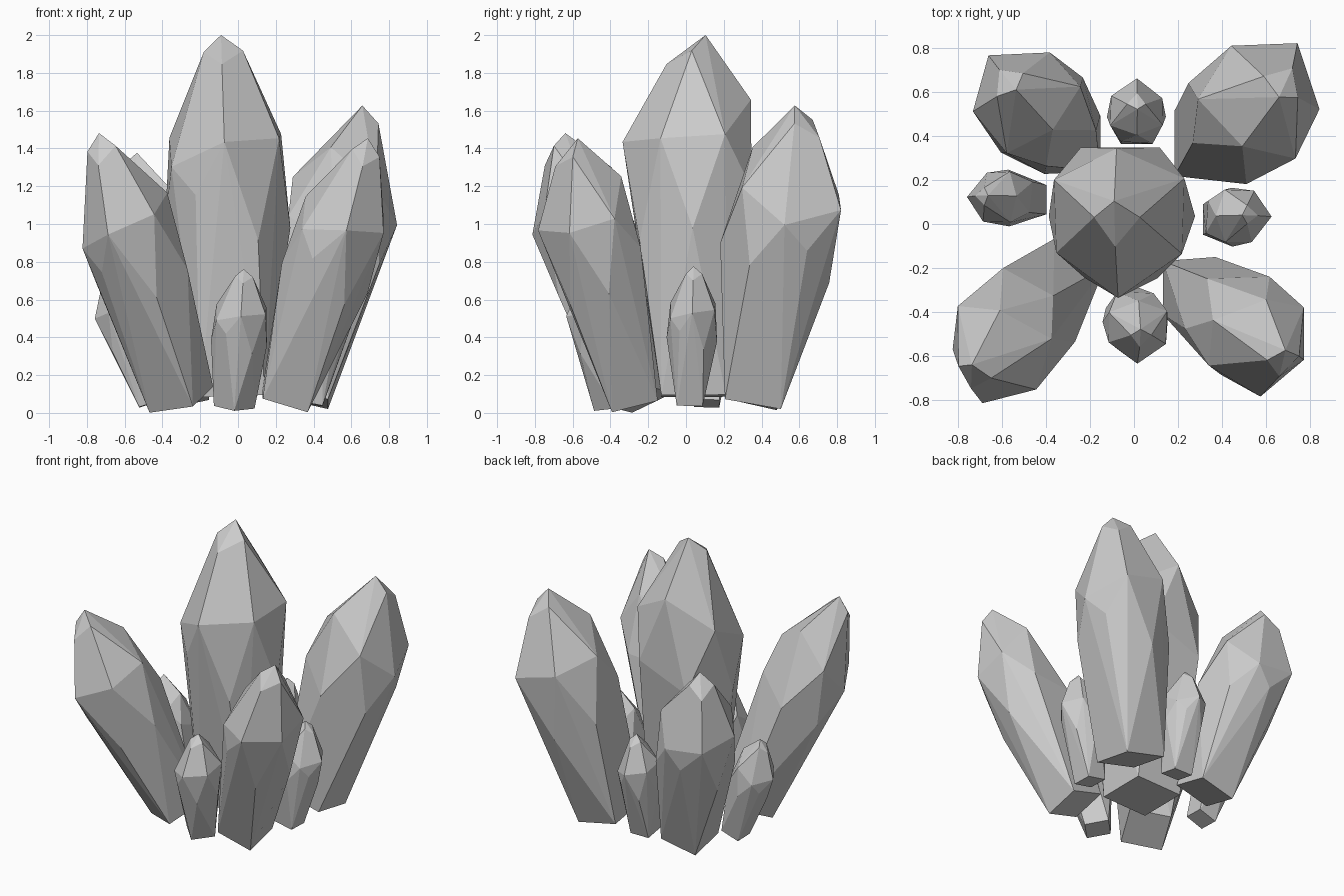
import bpy, bmesh
from math import radians, cos, sin
from mathutils import Vector

if "Cube" in bpy.data.objects:
    bpy.data.objects.remove(bpy.data.objects["Cube"])

# Crystal pattern: (angle, radius factor, fraction of length)
LOW = [(-60 + 60 * i, r, t) for i, (r, t) in enumerate(
    ((.97, .43), (1.0, .46), (1.08, .57), (1.08, .50), (.98, .48), (.96, .56)))]
HIGH = [(-90 + 60 * i, r, t) for i, (r, t) in enumerate(
    ((1.1, .705), (1.0, .71), (1.04, .72), (.93, .82), (1.0, .72), (.98, .64)))]
TIP = [(90, .22, 1.0), (0, .34, .955), (180, .28, .955), (-90, .40, .92)]


def crystal(name, base, top, radius, spin, base_spin=45):
    """Faceted crystal on a four-sided foot, as the hull of its rings."""
    base, top = Vector(base), Vector(top)
    axis = top - base
    z = axis.normalized()
    y = z.cross(Vector((1, 0, 0))).normalized()
    x = y.cross(z)
    foot = [(base_spin - spin + 90 * i, .72, 0) for i in range(4)]
    bm = bmesh.new()
    for ang, r, t in foot + LOW + HIGH + TIP:
        a = radians(ang + spin)
        bm.verts.new(base + axis * t + (x * cos(a) + y * sin(a)) * r * radius)
    hull = bmesh.ops.convex_hull(bm, input=bm.verts)
    inner = [v for v in hull["geom_interior"] if isinstance(v, bmesh.types.BMVert)]
    if inner:
        bmesh.ops.delete(bm, geom=inner, context='VERTS')
    # Merge nearly flat triangles into broad facets
    bmesh.ops.dissolve_limit(bm, angle_limit=radians(5), verts=bm.verts, edges=bm.edges)
    bmesh.ops.recalc_face_normals(bm, faces=bm.faces)
    mesh = bpy.data.meshes.new(name)
    bm.to_mesh(mesh)
    bm.free()
    ob = bpy.data.objects.new(name, mesh)
    bpy.context.collection.objects.link(ob)
    return ob


# Tall centre crystal
crystal("centre_crystal", (-.03, .04, .09), (-.09, .03, 2.0), .335, 0)

# Four large leaning crystals
crystal("front_left_crystal", (-.30, -.24, .07), (-.75, -.69, 1.46), .26, -15, 20)
crystal("front_right_crystal", (.25, -.28, .07), (.69, -.625, 1.44), .245, 3)
crystal("back_right_crystal", (.33, .36, .08), (.69, .63, 1.61), .295, 150)
crystal("back_left_crystal", (-.28, .36, .07), (-.57, .65, 1.36), .255, -140)

# Four small crystals between them
crystal("front_small_crystal", (-.02, -.38, .03), (.03, -.51, .755), .15, 0, 0)
crystal("right_small_crystal", (.38, .02, .05), (.52, .04, .77), .135, 90)
crystal("left_small_crystal", (-.46, .11, .05), (-.69, .13, .75), .13, -90)
crystal("back_small_crystal", (.01, .43, .06), (.015, .55, .76), .135, 180)
